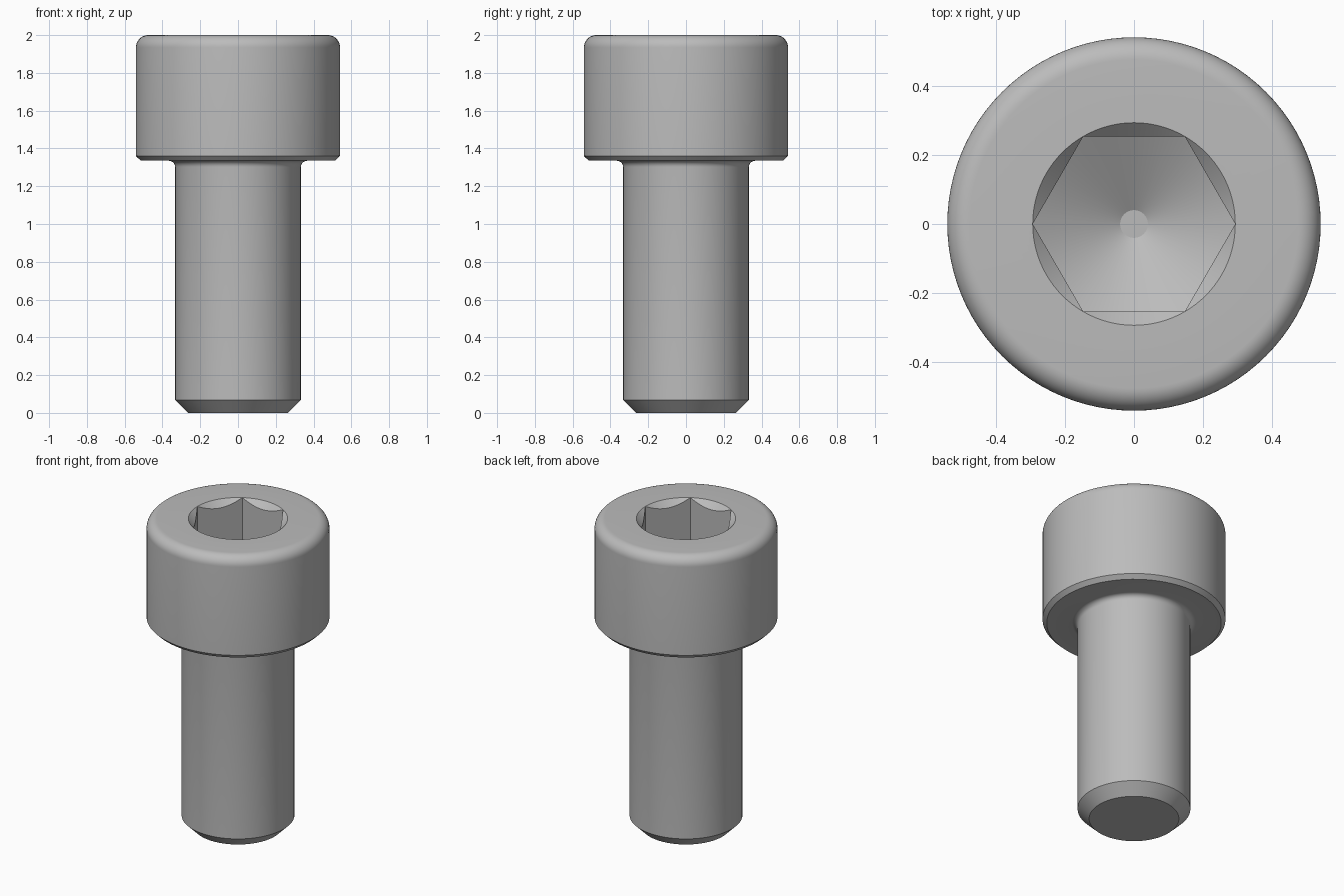
import bpy
import bmesh
from math import cos, sin, pi, radians, tan

cube = bpy.data.objects.get("Cube")
if cube:
    bpy.data.objects.remove(cube, do_unlink=True)

SEGMENTS = 96
SHANK, HEAD, SOCKET = 0.333, 0.54, 0.293
HEAD_BASE, TOP = 1.335, 2.0
SOCKET_FLOOR = TOP - 0.333
FILLET, ROUND, TIP = 0.033, 0.065, 0.04


def arc(cx, cz, radius, start, end, steps):
    """Profile points (radius, height) along an arc."""
    angles = [radians(start + (end - start) * i / steps) for i in range(steps + 1)]
    return [(cx + radius * cos(a), cz + radius * sin(a)) for a in angles]


def hex_radius(angle):
    """Distance from the axis to the hexagonal socket wall."""
    return SOCKET * cos(pi / 6) / cos(angle % (pi / 3) - pi / 6)


def add_ring(bm, point_at):
    ring = []
    for i in range(SEGMENTS):
        a = 2 * pi * i / SEGMENTS
        r, z = point_at(a)
        ring.append(bm.verts.new((r * cos(a), r * sin(a), z)))
    return ring


# Turned outside: chamfered point, shank, neck fillet, head, rounded rim
profile = [(0.265, 0), (SHANK, 0.068)]
profile += arc(SHANK + FILLET, HEAD_BASE - FILLET, FILLET, 180, 90, 6)
profile += [(HEAD - 0.025, HEAD_BASE), (HEAD, HEAD_BASE + 0.025)]
profile += arc(HEAD - ROUND, TOP - ROUND, ROUND, 0, 90, 10)
profile += [(SOCKET, TOP)]

bm = bmesh.new()
rings = [add_ring(bm, lambda a, p=p: p) for p in profile]

# Hex socket: countersunk mouth, straight walls, drilled conical floor
slope = tan(radians(30))
rings.append(add_ring(bm, lambda a: (hex_radius(a), TOP - (SOCKET - hex_radius(a)))))
rings.append(add_ring(bm, lambda a: (hex_radius(a),
                                     SOCKET_FLOOR - (SOCKET - hex_radius(a)) * slope)))
rings.append(add_ring(bm, lambda a: (TIP, SOCKET_FLOOR - (SOCKET - TIP) * slope)))

for low, high in zip(rings, rings[1:]):
    for i in range(SEGMENTS):
        j = (i + 1) % SEGMENTS
        bm.faces.new((low[i], low[j], high[j], high[i]))
bm.faces.new(rings[0][::-1])
bm.faces.new(rings[-1])
bmesh.ops.remove_doubles(bm, verts=bm.verts[:], dist=1e-5)
bmesh.ops.recalc_face_normals(bm, faces=bm.faces[:])

mesh = bpy.data.meshes.new("socket_head_screw")
bm.to_mesh(mesh)
bm.free()
screw = bpy.data.objects.new("socket_head_screw", mesh)
bpy.context.collection.objects.link(screw)

# Plain steel grey
steel = bpy.data.materials.new("steel_grey")
steel.use_nodes = True
colour = (0.5, 0.5, 0.5, 1)
steel.diffuse_color = colour
steel.node_tree.nodes["Principled BSDF"].inputs["Base Color"].default_value = colour
mesh.materials.append(steel)

bpy.ops.object.select_all(action="DESELECT")
screw.select_set(True)
bpy.context.view_layer.objects.active = screw
bpy.ops.object.shade_smooth_by_angle(angle=radians(28))
